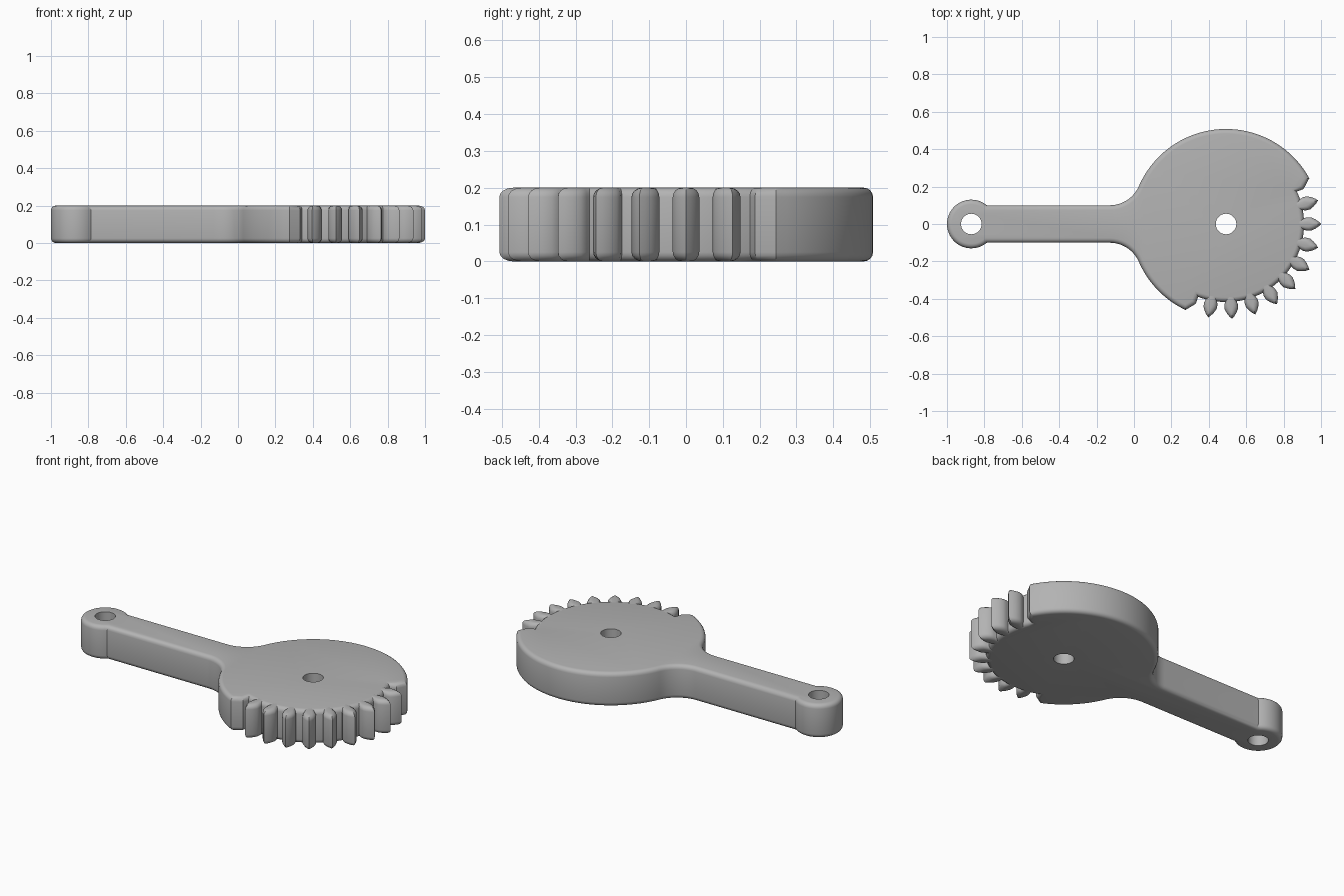
import bpy, bmesh
from math import sin, cos, pi, radians, degrees, atan2, asin, sqrt
from mathutils import Vector

if "Cube" in bpy.data.objects:
    bpy.data.objects.remove(bpy.data.objects["Cube"])

HEIGHT, ROUND = 0.2, 0.025
GEAR, TIP_R, ROOT_R = Vector((0.492, 0)), 0.508, 0.417
EYE, EYE_R, ARM = Vector((-0.87, 0)), 0.13, 0.1
HOLE_R, PITCH = 0.055, 14.4

grey = bpy.data.materials.new("plain grey")
grey.use_nodes = True
colour = (0.45, 0.45, 0.45, 1)
grey.diffuse_color = colour
grey.node_tree.nodes["Principled BSDF"].inputs["Base Color"].default_value = colour


def arc(centre, r, a, b, n):
    """Points from angle a to b in degrees."""
    steps = [radians(a + (b - a) * i / n) for i in range(n + 1)]
    return [centre + Vector((cos(t), sin(t))) * r for t in steps]


def polar(r, a):
    return arc(GEAR, r, a, a, 1)[0]


def finish(bm, name):
    bmesh.ops.recalc_face_normals(bm, faces=bm.faces)
    mesh = bpy.data.meshes.new(name)
    bm.to_mesh(mesh)
    bm.free()
    mesh.materials.append(grey)
    ob = bpy.data.objects.new(name, mesh)
    bpy.context.collection.objects.link(ob)
    return ob


def smooth(ob):
    bpy.ops.object.select_all(action='DESELECT')
    ob.select_set(True)
    bpy.context.view_layer.objects.active = ob
    bpy.ops.object.shade_smooth_by_angle(angle=radians(30))


# Upper half of the arm: fillet into the disc, straight edge, round eye
fx = -0.13
fr = ((GEAR.x - fx) ** 2 + ARM ** 2 - TIP_R ** 2) / (2 * (TIP_R - ARM))
fillet = Vector((fx, ARM + fr))
slope = degrees(atan2(ARM + fr, GEAR.x - fx))
eye_a = degrees(asin(ARM / EYE_R))
upper = arc(fillet, fr, -slope, -90, 10) + arc(EYE, EYE_R, eye_a, 180, 24)
lower = [Vector((p.x, -p.y)) for p in reversed(upper[:-1])]

# Whole outline; each end of the plain rim is half a tooth
first, last = 2 * PITCH, -8 * PITCH
outline = [polar(TIP_R, first)] + arc(GEAR, TIP_R, first + 4, 179 - slope, 40)
outline += upper + lower
outline += arc(GEAR, TIP_R, 181 + slope, 356 + last, 14) + [polar(TIP_R, last)]
outline += [polar(0.455, last + 4.5), polar(ROOT_R, last + 4.2)]
outline += arc(GEAR, ROOT_R, last + 7, first - 7, 60)
outline += [polar(ROOT_R, first - 4.2), polar(0.455, first - 4.5)]

# Lever body with rounded upper and lower rims
bm = bmesh.new()
base = bm.faces.new([bm.verts.new((p.x, p.y, 0)) for p in outline])
top = bmesh.ops.extrude_face_region(bm, geom=[base], use_keep_orig=True)["geom"]
bmesh.ops.translate(bm, vec=(0, 0, HEIGHT),
                    verts=[v for v in top if isinstance(v, bmesh.types.BMVert)])
bmesh.ops.recalc_face_normals(bm, faces=bm.faces)
rims = [e for e in bm.edges if abs(e.verts[0].co.z - e.verts[1].co.z) < 0.01]
bmesh.ops.bevel(bm, geom=rims, offset=ROUND, offset_type='OFFSET', segments=4,
                profile=0.5, affect='EDGES', clamp_overlap=False)
body = finish(bm, "lever_body")

# Pivot hole and eye hole
for name, centre in (("pivot_hole", GEAR), ("eye_hole", EYE)):
    bm = bmesh.new()
    bmesh.ops.create_cone(bm, cap_ends=True, segments=40, radius1=HOLE_R,
                          radius2=HOLE_R, depth=1)
    cutter = finish(bm, name)
    cutter.location = (centre.x, centre.y, HEIGHT / 2)
    cutter.hide_render = True
    cut = body.modifiers.new(name, 'BOOLEAN')
    cut.operation, cut.solver, cut.object = 'DIFFERENCE', 'EXACT', cutter
    bpy.context.view_layer.objects.active = body
    bpy.ops.object.modifier_apply(modifier=name)
    bpy.data.objects.remove(cutter)
smooth(body)

# Pointed leaf-shaped teeth, lofted from inset cross-sections
flank = [(0.385, 0.032), (0.415, 0.03), (0.432, 0.036), (0.455, 0.036),
         (0.478, 0.025), (0.495, 0.013)]


def tooth_ring(bm, z, inset, angle):
    reach = (TIP_R - 1.5 * inset - 0.385) / (TIP_R - 0.385)
    width = 1 - inset / 0.037
    side = [(0.385 + (r - 0.385) * reach, w * width) for r, w in flank]
    pts = [(r, -w) for r, w in side] + [(0.385 + (TIP_R - 0.385) * reach, 0)]
    pts += [(r, w) for r, w in reversed(side)]
    c, s = cos(angle), sin(angle)
    return [bm.verts.new((GEAR.x + r * c - w * s, r * s + w * c, z)) for r, w in pts]


levels = []
for i in range(5):
    t = pi / 2 * i / 4
    levels.append((ROUND * (1 - cos(t)), ROUND * (1 - sin(t))))
levels = levels + [(HEIGHT - z, inset) for z, inset in reversed(levels)]

for k in range(1, -8, -1):
    bm = bmesh.new()
    rings = [tooth_ring(bm, z, inset, radians(k * PITCH)) for z, inset in levels]
    for a, b in zip(rings, rings[1:]):
        for i in range(len(a)):
            j = (i + 1) % len(a)
            bm.faces.new((a[i], a[j], b[j], b[i]))
    bm.faces.new(rings[0])
    bm.faces.new(rings[-1])
    smooth(finish(bm, f"tooth_{2 - k}"))
